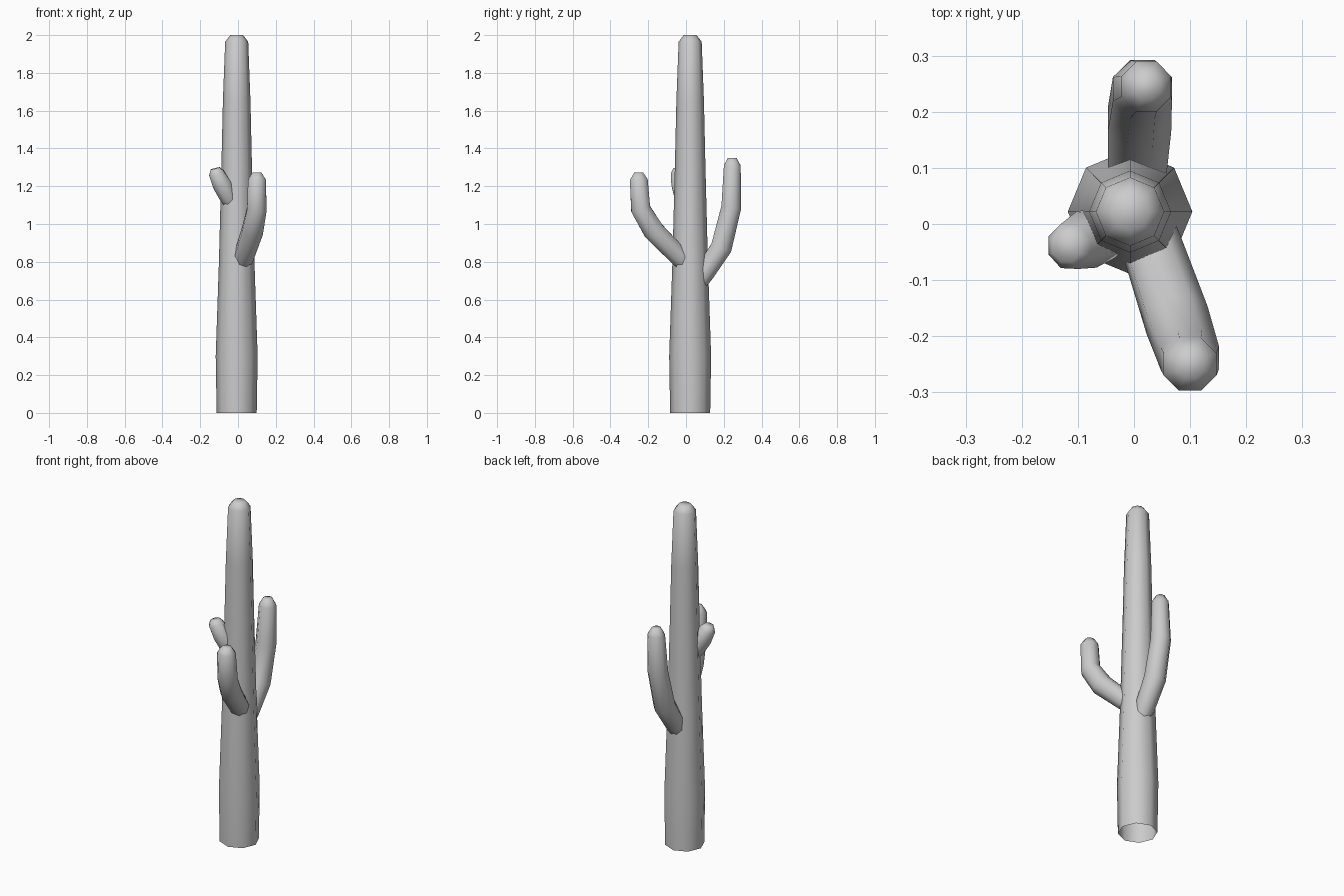
import bpy, bmesh, math
from mathutils import Vector

if "Cube" in bpy.data.objects:
    bpy.data.objects.remove(bpy.data.objects["Cube"])

SIDES = 8


def tube(name, path, turn=0.0):
    """Lofted eight-sided tube along (x, y, z, radius) points, capped at the tip."""
    pts = [Vector(p[:3]) for p in path]
    bm = bmesh.new()
    rings = []
    for i, p in enumerate(pts):
        a = (p - pts[i - 1]).normalized() if i > 0 else Vector()
        b = (pts[i + 1] - p).normalized() if i < len(pts) - 1 else Vector()
        t = (a + b).normalized()
        # ring frame perpendicular to the path
        u = (Vector((1, 0, 0)) - t * t.x).normalized()
        v = t.cross(u)
        ring = []
        for k in range(SIDES):
            ang = 2 * math.pi * k / SIDES + turn
            ring.append(bm.verts.new(p + path[i][3] * (u * math.cos(ang) + v * math.sin(ang))))
        rings.append(ring)
    for lo, hi in zip(rings, rings[1:]):
        for k in range(SIDES):
            n = (k + 1) % SIDES
            bm.faces.new((lo[k], lo[n], hi[n], hi[k]))
    bm.faces.new(rings[-1])
    for f in bm.faces:
        f.smooth = True
    mesh = bpy.data.meshes.new(name)
    bm.to_mesh(mesh)
    bm.free()
    obj = bpy.data.objects.new(name, mesh)
    bpy.context.collection.objects.link(obj)
    return obj


# Tapered trunk with a rounded top, open underneath
cx, cy = -0.007, 0.022
profile = [(0, .106), (.3, .111), (.8, .094), (1.3, .081),
           (1.65, .073), (1.965, .061), (2.0, .034)]
tube("trunk", [(cx, cy, z, r) for z, r in profile])

half = math.pi / SIDES
# Arm bending out to the front and up
tube("front_arm", [(.015, .0, .795, .053), (.03, -.035, .825, .055),
                   (.077, -.172, .965, .060), (.1, -.24, 1.08, .056),
                   (.1, -.25, 1.235, .051), (.1, -.25, 1.272, .026)], half)
# Taller arm at the back
tube("back_arm", [(.0, .06, .685, .05), (.005, .095, .735, .056),
                  (.01, .187, .875, .061), (.015, .24, 1.09, .057),
                  (.022, .245, 1.31, .048), (.022, .245, 1.35, .025)], half)
# Short arm on the left
tube("left_arm", [(-.03, -.005, 1.10, .035), (-.05, -.015, 1.14, .048),
                  (-.085, -.028, 1.21, .053), (-.115, -.04, 1.27, .043),
                  (-.121, -.042, 1.294, .027)], half)
